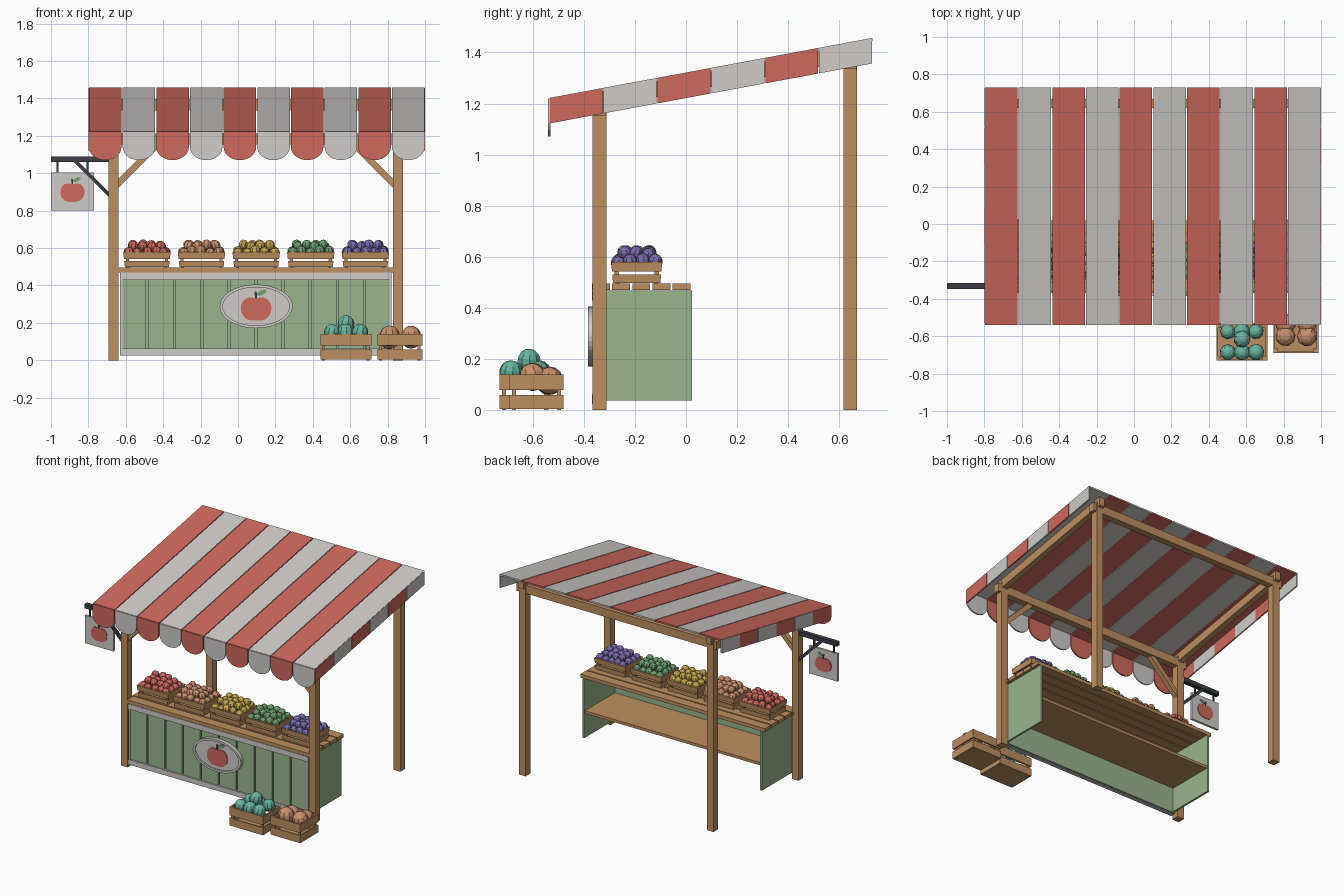
import bpy, bmesh, math, random
from mathutils import Vector, Matrix

random.seed(4)
if "Cube" in bpy.data.objects:
    bpy.data.objects.remove(bpy.data.objects["Cube"], do_unlink=True)


def material(name, r, g, b):
    m = bpy.data.materials.new(name)
    m.use_nodes = True
    m.diffuse_color = (r, g, b, 1)
    m.node_tree.nodes["Principled BSDF"].inputs["Base Color"].default_value = (r, g, b, 1)
    return m


RED = material("awning red", .62, .14, .11)
WHITE = material("off white", .62, .60, .58)
WOOD = material("wood", .51, .275, .115)
SAGE = material("sage green", .32, .46, .27)
IRON = material("dark iron", .045, .048, .06)
PEACH = material("peach", .60, .28, .155)
YELLOW = material("yellow", .56, .38, .08)
LEAF = material("leaf green", .16, .35, .16)
PURPLE = material("purple", .20, .155, .43)
TEAL = material("teal", .14, .456, .352)


def finish(name, bm, *mats):
    bmesh.ops.recalc_face_normals(bm, faces=bm.faces)
    mesh = bpy.data.meshes.new(name)
    bm.to_mesh(mesh)
    bm.free()
    for m in mats:
        mesh.materials.append(m)
    ob = bpy.data.objects.new(name, mesh)
    bpy.context.collection.objects.link(ob)
    return ob


def box(bm, x, y, z, slot=0, matrix=None):
    """Box from three (low, high) ranges."""
    vs = bmesh.ops.create_cube(bm, size=1)["verts"]
    for v in vs:
        v.co = Vector([(r[0] + r[1]) / 2 + c * (r[1] - r[0]) for r, c in zip((x, y, z), v.co)])
        if matrix:
            v.co = matrix @ v.co
    for f in {f for v in vs for f in v.link_faces}:
        f.material_index = slot
    return vs


def beam(bm, p, q, w):
    """Square bar between two points."""
    p, q = Vector(p), Vector(q)
    m = Matrix.Translation(p) @ (q - p).to_track_quat('Z', 'Y').to_matrix().to_4x4()
    box(bm, (-w / 2, w / 2), (-w / 2, w / 2), (0, (q - p).length), matrix=m)


def prism(bm, pts, y0, y1, slot=0):
    """Outline in x and z, extruded along y."""
    face = bm.faces.new([bm.verts.new((px, y0, pz)) for px, pz in pts])
    face.material_index = slot
    ext = bmesh.ops.extrude_face_region(bm, geom=[face], use_keep_orig=True)["geom"]
    top = [e for e in ext if isinstance(e, bmesh.types.BMVert)]
    bmesh.ops.translate(bm, verts=top, vec=(0, y1 - y0, 0))
    for f in {f for v in top for f in v.link_faces}:
        f.material_index = slot


def ellipse(cx, cz, rx, rz, n=32, tilt=0):
    pts = []
    for i in range(n):
        a = math.tau * i / n
        u, w = rx * math.cos(a), rz * math.sin(a)
        pts.append((cx + u * math.cos(tilt) - w * math.sin(tilt),
                    cz + u * math.sin(tilt) + w * math.cos(tilt)))
    return pts


def apple(name, cx, cz, r, y0, y1):
    """Painted apple plate: body, stalk and leaf."""
    bm = bmesh.new()
    body = []
    for i in range(28):
        a = math.tau * i / 28
        k = r * (1 - .28 * max(0, math.sin(a)) ** 8 - .12 * max(0, -math.sin(a)) ** 10)
        body.append((cx + k * math.cos(a) * 1.05, cz - .1 * r + k * math.sin(a) * .95))
    prism(bm, body, y0, y1)
    prism(bm, [(cx - .06 * r, cz + .5 * r), (cx + .06 * r, cz + .5 * r),
               (cx + .04 * r, cz + 1.05 * r), (cx - .12 * r, cz + 1.05 * r)], y0, y1, 1)
    prism(bm, ellipse(cx + .38 * r, cz + .98 * r, .36 * r, .16 * r, 10, .45), y0, y1, 2)
    finish(name, bm, RED, IRON, LEAF)


# Roof slope: front edge to back edge
FRONT, BACK, LEFT, RIGHT = -.535, .73, -.8, 1.0
SLOPE = .235 / (BACK - FRONT)


def roof(y):
    return 1.222 + SLOPE * (y - FRONT)


def sloped(bm, x, y, z, slot=0):
    for v in box(bm, x, y, z, slot):
        v.co.z += roof(v.co.y)


# Striped awning, scalloped front edge and side valances
canopy, scallops, valance = bmesh.new(), bmesh.new(), bmesh.new()
step = (RIGHT - LEFT) / 10
for i in range(10):
    a, b = LEFT + i * step + .003, LEFT + (i + 1) * step - .003
    sloped(canopy, (a, b), (FRONT, BACK), (-.012, 0), i % 2)
    arc = [((a + b) / 2 - (b - a) / 2 * math.cos(math.pi * t / 14),
            1.14 - .07 * math.sin(math.pi * t / 14)) for t in range(15)]
    prism(scallops, [(a, 1.22)] + arc + [(b, 1.22)], FRONT - .006, FRONT + .004, i % 2)
run = (BACK - FRONT) / 6
for i in range(6):
    for x in (LEFT, RIGHT - .01):
        sloped(valance, (x, x + .01), (FRONT + i * run + .002, FRONT + (i + 1) * run - .002),
               (-.1, -.002), i % 2)
finish("awning_stripes", canopy, RED, WHITE)
finish("awning_scallops", scallops, RED, WHITE)
finish("awning_side_valances", valance, RED, WHITE)

# Timber frame
frame = bmesh.new()
POSTS = (-.665, .855)
for x in POSTS:
    for y in (-.338, .643):
        box(frame, (x - .027, x + .027), (y - .027, y + .027), (0, roof(y) - .03))
    sloped(frame, (x - .022, x + .022), (-.39, .69), (-.075, -.014))
    inward = 1 if x < 0 else -1
    beam(frame, (x + .01 * inward, -.338, .93), (x + .24 * inward, -.338, 1.16), .035)
for y in (-.338, .643):
    top = roof(y) - .045
    box(frame, (POSTS[0] - .05, POSTS[1] + .05), (y - .024, y + .024), (top - .06, top))
finish("timber_frame", frame, WOOD)

# Counter: panels, boards, trim, shelf and top
C0, C1, MID = -.63, .822, .097
body = bmesh.new()
box(body, (C0, C1), (-.345, -.33), (.03, .468))
for x in (C0, C1 - .015):
    box(body, (x, x + .015), (-.33, .023), (.038, .468))
pitch = (C1 - C0) / 10
for i in range(10):
    box(body, (C0 + i * pitch + .006, C0 + (i + 1) * pitch - .006), (-.358, -.344), (.06, .435))
finish("counter_body", body, SAGE)

trim = bmesh.new()
box(trim, (C0, C1), (-.368, -.343), (.43, .468))
box(trim, (C0, C1), (-.368, -.343), (.025, .062))
for x in (C0, C1 - .012):
    box(trim, (x, x + .012), (-.364, -.343), (.06, .432))
finish("counter_trim", trim, WHITE)

top = bmesh.new()
for i in range(5):
    y = -.368 + i * .079
    box(top, (-.65, .842), (y, y + .07), (.47, .495))
box(top, (C0 + .015, C1 - .015), (-.33, .015), (.215, .235))
finish("counter_top_and_shelf", top, WOOD)

# Oval sign on the counter
oval = bmesh.new()
prism(oval, ellipse(MID, .288, .195, .117, 40), -.374, -.356)
rim_out, rim_in = ellipse(MID, .288, .195, .117, 40), ellipse(MID, .288, .178, .102, 40)
for i in range(40):
    j = (i + 1) % 40
    prism(oval, [rim_out[i], rim_out[j], rim_in[j], rim_in[i]], -.384, -.372)
bmesh.ops.remove_doubles(oval, verts=oval.verts, dist=.0001)
finish("oval_sign", oval, WHITE)
apple("oval_sign_apple", MID, .285, .078, -.381, -.373)

# Hanging sign on an iron bracket
bracket = bmesh.new()
box(bracket, (-1, -.64), (-.347, -.315), (1.06, 1.09))
beam(bracket, (-.67, -.331, .865), (-.875, -.331, 1.07), .02)
for x in (-.965, -.805):
    box(bracket, (x - .005, x + .005), (-.336, -.326), (.99, 1.065))
finish("sign_bracket", bracket, IRON)
board = bmesh.new()
box(board, (-1, -.77), (-.339, -.323), (.802, 1.005))
finish("hanging_sign", board, WHITE)
apple("hanging_apple_front", -.885, .905, .062, -.344, -.338)
apple("hanging_apple_back", -.885, .905, .062, -.324, -.318)


def crate(name, cx, cy, z, w, d, h, taper=0):
    """Slatted crate with corner posts and a base board."""
    bm = bmesh.new()
    X, Y, t = w / 2, d / 2, .009
    box(bm, (-X + t, X - t), (-Y + t, Y - t), (.004, .016))
    for low, high in ((.03, .42), (.56, 1)):
        for s in (-1, 1):
            box(bm, (-X, X), sorted((s * Y, s * (Y - t))), (low * h, high * h))
            box(bm, sorted((s * X, s * (X - t))), (-Y + t, Y - t), (low * h, high * h))
    for sx in (-1, 1):
        for sy in (-1, 1):
            box(bm, sorted((sx * (X - t), sx * (X - t - .016))),
                sorted((sy * (Y - t), sy * (Y - t - .016))), (0, h * .98))
    for v in bm.verts:
        k = 1 + taper * v.co.z / h
        v.co = Vector((cx + v.co.x * k, cy + v.co.y * k, z + v.co.z))
    finish(name, bm, WOOD)


def fruit(name, mat, spots, r, detail):
    bm = bmesh.new()
    for s in spots:
        turn = Matrix.Rotation(random.uniform(0, 3), 4, 'Z') @ Matrix.Rotation(random.uniform(-.4, .4), 4, 'X')
        bmesh.ops.create_uvsphere(bm, u_segments=detail, v_segments=detail - 2,
                                  radius=r * random.uniform(.93, 1.05),
                                  matrix=Matrix.Translation(s) @ turn)
    finish(name, bm, mat)


# Five display crates, heaped with fruit
for i, (kind, mat) in enumerate((("red", RED), ("peach", PEACH), ("yellow", YELLOW),
                                 ("green", LEAF), ("purple", PURPLE))):
    cx, cy = MID + (i - 2) * .292, -.193
    crate(kind + "_fruit_crate", cx, cy, .495, .235, .185, .085, .08)
    spots = []
    for nx, ny, z in ((5, 4, .578), (4, 3, .612)):
        for a in range(nx):
            for b in range(ny):
                spots.append((cx + (a - (nx - 1) / 2) * .047 + random.uniform(-.006, .006),
                              cy + (b - (ny - 1) / 2) * .046 + random.uniform(-.006, .006),
                              z + random.uniform(-.006, .008)))
    fruit(kind + "_fruit", mat, spots, .027, 8)

# Floor crates with large fruit
crate("teal_fruit_crate", .577, -.63, 0, .272, .2, .14)
spots = [(.577 + sx * .075, -.63 + sy * .055, .15) for sx in (-1, 0, 1) for sy in (-1, 1)]
fruit("teal_fruit", TEAL, spots + [(.577, -.615, .195)], .044, 9)
crate("peach_floor_crate", .866, -.585, 0, .24, .21, .14)
fruit("large_peach_fruit", PEACH, [(.81, -.6, .13), (.925, -.6, .13), (.81, -.535, .115),
                                   (.925, -.535, .115)], .056, 9)
